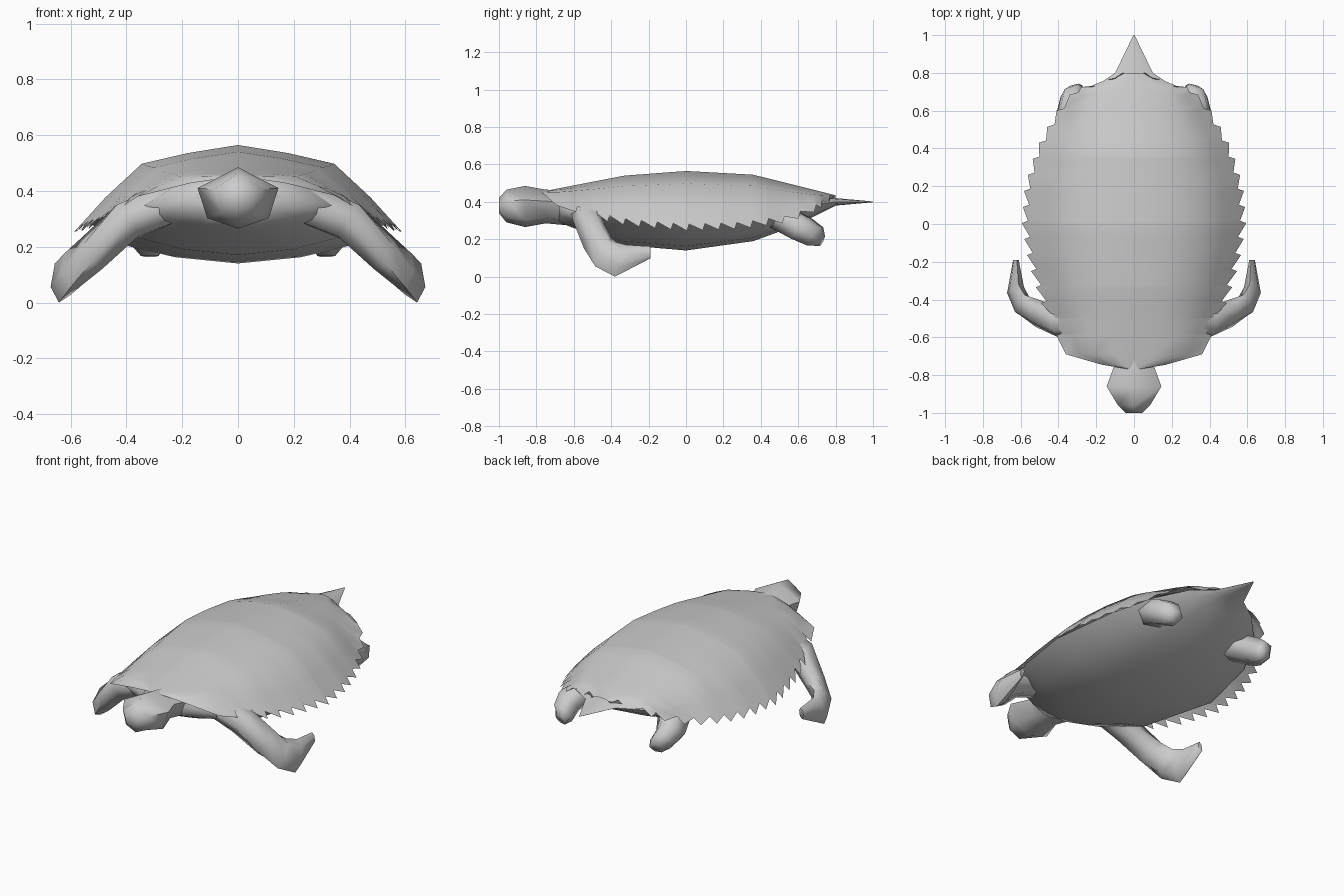
import bpy, math
from mathutils import Vector

if "Cube" in bpy.data.objects:
    bpy.data.objects.remove(bpy.data.objects["Cube"])


def lerp_table(table, v):
    """Piecewise-linear lookup in a list of (key, value)."""
    for (a, p), (b, q) in zip(table, table[1:]):
        if v <= b:
            return p + (q - p) * max(0, (v - a) / (b - a))
    return table[-1][1]


def make(name, verts, faces, angle, mirror=False):
    mesh = bpy.data.meshes.new(name)
    mesh.from_pydata([tuple(v) for v in verts], [], faces)
    obj = bpy.data.objects.new(name, mesh)
    bpy.context.collection.objects.link(obj)
    if mirror:
        obj.modifiers.new("mirror", 'MIRROR').use_axis[0] = True
    bpy.ops.object.select_all(action='DESELECT')
    bpy.context.view_layer.objects.active = obj
    obj.select_set(True)
    bpy.ops.object.mode_set(mode='EDIT')
    bpy.ops.mesh.select_all(action='SELECT')
    bpy.ops.mesh.normals_make_consistent(inside=False)
    bpy.ops.object.mode_set(mode='OBJECT')
    bpy.ops.object.shade_smooth_by_angle(angle=math.radians(angle))
    return obj


def loft(name, rings, angle=70, mirror=False):
    """Skin equal-sized closed rings and cap both ends."""
    n = len(rings[0])
    verts = [p for r in rings for p in r]
    faces = [(i * n + j, i * n + (j + 1) % n, (i + 1) * n + (j + 1) % n, (i + 1) * n + j)
             for i in range(len(rings) - 1) for j in range(n)]
    faces += [tuple(range(n)), tuple(range(len(verts) - n, len(verts)))]
    return make(name, verts, faces, angle, mirror)


def limb(name, sections, sides=6):
    """Mirrored limb from (centre, width vector, thickness vector)."""
    rings = []
    for c, a, b in sections:
        c, a, b = Vector(c), Vector(a), Vector(b)
        rings.append([c + a * math.cos(t) + b * math.sin(t)
                      for t in (2 * math.pi * k / sides for k in range(sides))])
    return loft(name, rings, mirror=True)


# Shell: faceted dome whose rim carries backward-pointing teeth
half_width = [(-.77, .02), (-.745, .17), (-.69, .36), (-.59, .41), (-.4, .5), (-.2, .56), (0, .595),
              (.2, .58), (.4, .52), (.57, .43), (.66, .37), (.72, .30), (.75, .18), (.80, .06)]
spine_z = [(-.77, .455), (-.33, .54), (0, .565), (.36, .545), (.80, .435)]
rim_z = [(-.77, .45), (-.69, .38), (-.6, .35), (-.45, .30), (-.3, .27), (0, .245),
         (.3, .255), (.55, .29), (.7, .35), (.80, .42)]
rows = [(-.77, 0), (-.745, 0), (-.69, 0)]
tooth = -.59
while tooth < .70:
    rows += [(tooth, 0), (tooth + .012, 1)]
    tooth += .085
rows += [(.725, 0), (.73, 1), (.765, 0), (.772, 1), (.80, 0)]
section = [(0, 0), (.3, .09), (.58, .21), (.8, .59), (1, 1)]
span = [-s for s, _ in section[:0:-1]] + [s for s, _ in section]
verts = []
for y, notch in rows:
    w, zs, zr = (lerp_table(t, y) for t in (half_width, spine_z, rim_z))
    for s in span:
        f, rim = abs(s), abs(s) == 1
        x = s * w
        z = zs + (zr - zs) * lerp_table(section, f)
        if rim and notch:
            x -= math.copysign(.032, s)
            z += .035
        verts.append((x, y, z))
n = len(span)
faces = [(i * n + j, i * n + j + 1, (i + 1) * n + j + 1, (i + 1) * n + j)
         for i in range(len(rows) - 1) for j in range(n - 1)]
make("shell", verts, faces, 60)

# Body with belly, tapering into the flat pointed tail
# (y, half width, belly z, side z, top z)
body = [(-.68, .17, .29, .37, .45), (-.60, .33, .26, .35, .46), (-.35, .47, .17, .31, .50),
        (0, .54, .14, .29, .53), (.36, .47, .19, .31, .51), (.58, .36, .27, .35, .46),
        (.72, .22, .34, .39, .44), (.80, .10, .38, .40, .42), (1.0, .003, .398, .40, .402)]
rings = []
for y, w, zb, zm, zt in body:
    half = [(.42 * w, zb + .15 * (zm - zb)), (.78 * w, zb + .46 * (zm - zb)),
            (w, zm), (.62 * w, zt - .25 * (zt - zm))]
    pts = [(0, zb)] + half + [(0, zt)] + [(-x, z) for x, z in half[::-1]]
    rings.append([(x, y, z) for x, z in pts])
loft("body", rings)

# Head and neck: (y, half width, bottom z, top z)
head = [(-1.0, .045, .34, .42), (-.96, .085, .29, .465), (-.86, .145, .265, .485),
        (-.75, .105, .285, .465), (-.58, .17, .27, .46)]
rings = []
for y, w, zb, zt in head:
    h = zt - zb
    rings.append([(x, y, z) for x, z in
                  [(0, zt), (w, zb + .66 * h), (.76 * w, zb + .17 * h), (0, zb),
                   (-.76 * w, zb + .17 * h), (-w, zb + .66 * h)]])
loft("head", rings)

# Front flippers, sweeping out, down and back
limb("front_flippers", [
    ((.20, -.52, .37), (0, .10, 0), (.02, 0, .075)),
    ((.40, -.52, .29), (.01, .085, -.01), (.045, 0, .065)),
    ((.52, -.47, .18), (0, .075, .03), (.04, 0, .05)),
    ((.59, -.43, .12), (-.01, .055, .065), (.04, -.01, .03)),
    ((.627, -.35, .085), (-.015, .03, .085), (.043, 0, .015)),
    ((.625, -.19, .13), (-.005, 0, .032), (.014, 0, 0))])

# Short rear feet
limb("rear_feet", [
    ((.28, .50, .32), (.09, -.03, 0), (.02, .05, .06)),
    ((.335, .62, .255), (.075, -.03, 0), (.01, .05, .06)),
    ((.325, .69, .215), (.065, -.02, 0), (.01, .04, .055)),
    ((.315, .725, .19), (.04, -.01, 0), (0, .015, .03))])
